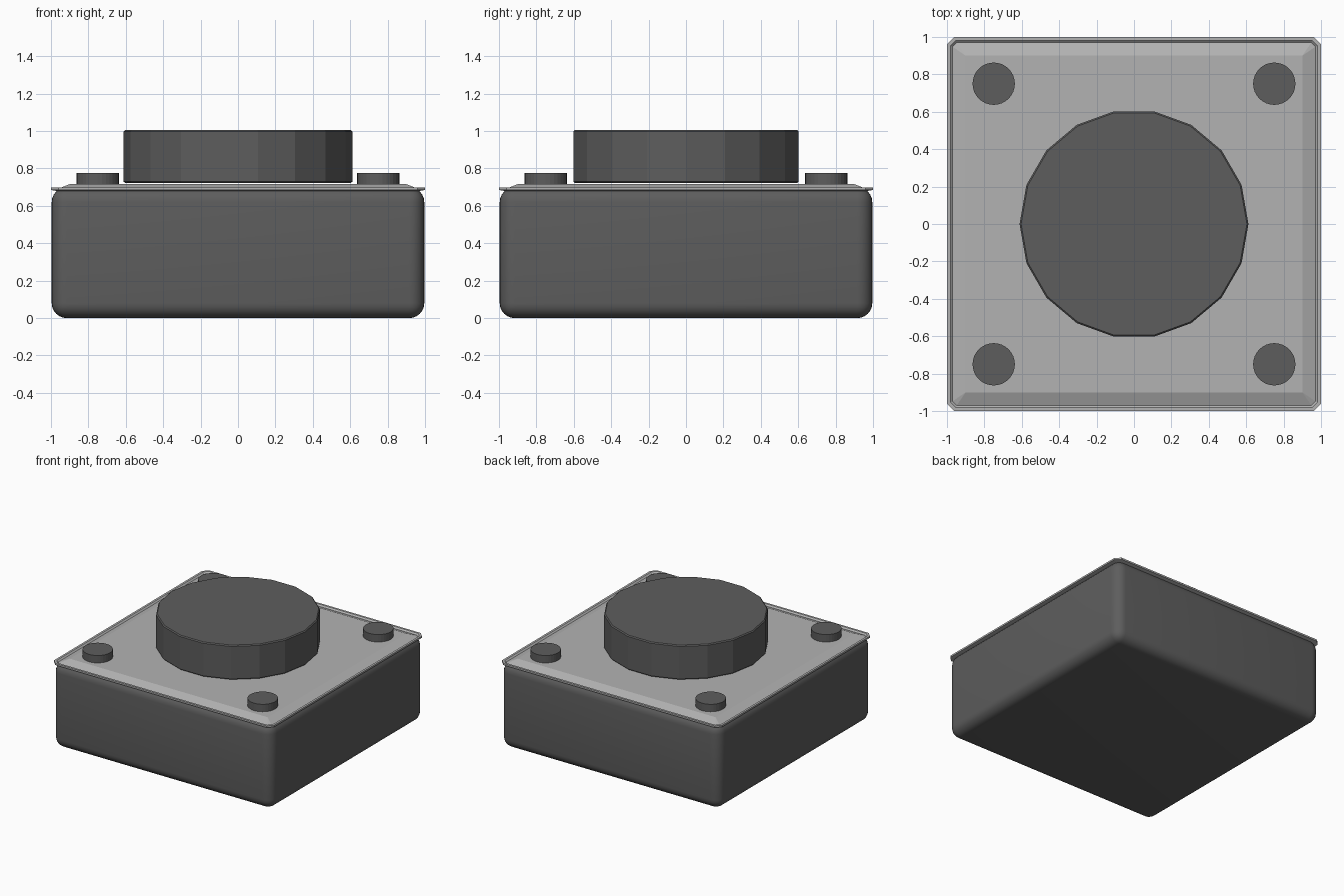
import bpy, bmesh

if "Cube" in bpy.data.objects:
    bpy.data.objects.remove(bpy.data.objects["Cube"])


def material(name, v):
    m = bpy.data.materials.new(name)
    m.diffuse_color = (v, v, v, 1)
    m.use_nodes = True
    m.node_tree.nodes["Principled BSDF"].inputs["Base Color"].default_value = m.diffuse_color
    return m


DARK = material("dark_grey", 0.11)
LIGHT = material("light_grey", 0.45)


def add_object(name, bm, mat):
    bmesh.ops.recalc_face_normals(bm, faces=bm.faces)
    me = bpy.data.meshes.new(name)
    bm.to_mesh(me)
    bm.free()
    me.materials.append(mat)
    ob = bpy.data.objects.new(name, me)
    bpy.context.collection.objects.link(ob)
    bpy.context.view_layer.objects.active = ob
    return ob


def smooth(ob, angle=0.5):
    bpy.ops.object.select_all(action='DESELECT')
    ob.select_set(True)
    bpy.context.view_layer.objects.active = ob
    bpy.ops.object.shade_smooth_by_angle(angle=angle)


def cylinder(name, x, y, r, z0, z1, sides, bevel=0.0):
    bm = bmesh.new()
    bmesh.ops.create_cone(bm, cap_ends=True, segments=sides, radius1=r, radius2=r, depth=z1 - z0)
    # put a vertex on the x axis whatever the primitive's start angle
    for v in bm.verts:
        v.co.x, v.co.y = v.co.y, v.co.x
    bmesh.ops.translate(bm, vec=(x, y, (z0 + z1) / 2), verts=bm.verts)
    if bevel:
        rim = [e for e in bm.edges if any(len(f.verts) > 4 for f in e.link_faces)]
        bmesh.ops.bevel(bm, geom=rim, offset=bevel, segments=1, affect='EDGES')
    return add_object(name, bm, DARK)


# Rounded base block
bm = bmesh.new()
bmesh.ops.create_cube(bm, size=1)
bmesh.ops.scale(bm, vec=(1.992, 1.992, 0.7), verts=bm.verts)
bmesh.ops.translate(bm, vec=(0, 0, 0.35), verts=bm.verts)
bmesh.ops.bevel(bm, geom=bm.edges[:], offset=0.08, segments=6, profile=0.5, affect='EDGES')
smooth(add_object("base_block", bm, DARK))

# Cover plate: chamfered square rings (half width, corner cut, height) with an upturned lip
RINGS = [(0.90, 0.0, 0.716), (0.97, 0.022, 0.688), (0.982, 0.03, 0.699), (1.0, 0.04, 0.699),
         (1.0, 0.04, 0.685), (0.965, 0.022, 0.679)]
bm = bmesh.new()
loops = []
for h, c, z in RINGS:
    k = h - max(c, 0.0005)
    pts = [(h, -k), (h, k), (k, h), (-k, h), (-h, k), (-h, -k), (-k, -h), (k, -h)]
    loops.append([bm.verts.new((x, y, z)) for x, y in pts])
for a, b in zip(loops, loops[1:]):
    for i in range(8):
        j = (i + 1) % 8
        bm.faces.new((a[i], a[j], b[j], b[i]))
bm.faces.new(loops[0])
bm.faces.new(loops[-1])
add_object("cover_plate", bm, LIGHT)

# Large faceted button and four corner studs
cylinder("main_button", 0, 0, 0.612, 0.722, 1.005, 18, 0.008)
for sx in (-1, 1):
    for sy in (-1, 1):
        cylinder("corner_stud", 0.75 * sx, 0.75 * sy, 0.113, 0.69, 0.777, 32)
